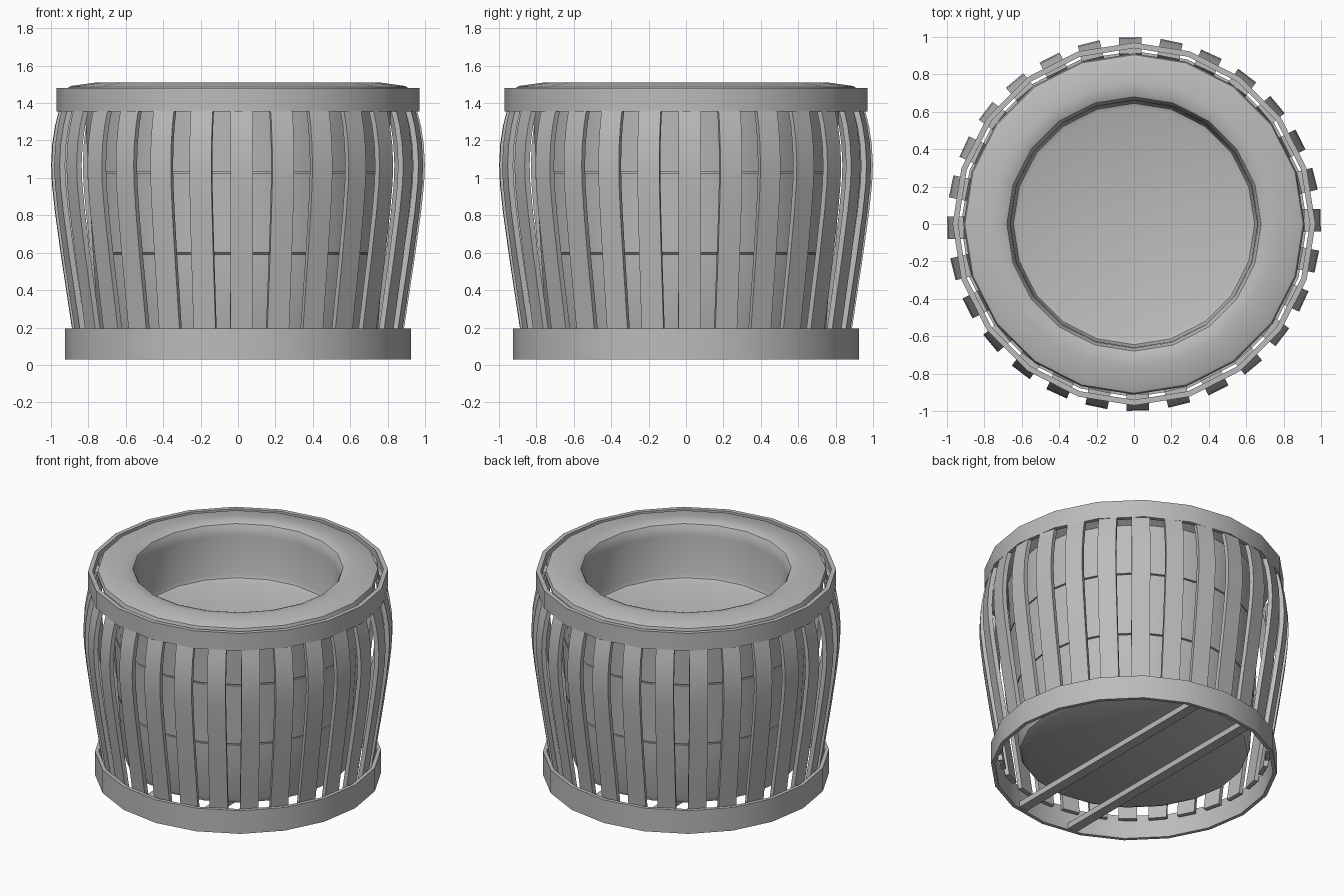
import bpy, bmesh
from math import radians, sin, cos, tau
from mathutils import Matrix, Vector

if "Cube" in bpy.data.objects:
    bpy.data.objects.remove(bpy.data.objects["Cube"], do_unlink=True)

GREY = (0.5, 0.5, 0.5, 1)
grey = bpy.data.materials.new("plain grey")
grey.use_nodes = True
grey.diffuse_color = GREY
grey.node_tree.nodes["Principled BSDF"].inputs["Base Color"].default_value = GREY

SIDES = 20
SLATS = 28


def add_object(name, mesh):
    obj = bpy.data.objects.new(name, mesh)
    bpy.context.collection.objects.link(obj)
    return obj


def finish(name, bm, angle=30):
    """Turn a bmesh into a grey object with smooth faces and sharp edges."""
    bmesh.ops.recalc_face_normals(bm, faces=bm.faces)
    mesh = bpy.data.meshes.new(name)
    bm.to_mesh(mesh)
    bm.free()
    mesh.materials.append(grey)
    obj = add_object(name, mesh)
    bpy.ops.object.select_all(action="DESELECT")
    obj.select_set(True)
    bpy.context.view_layer.objects.active = obj
    bpy.ops.object.shade_smooth_by_angle(angle=radians(angle))
    return obj


def lathe(name, profile, closed):
    """Revolve (radius, height) points; an open profile gets flat caps."""
    bm = bmesh.new()
    rows = [[bm.verts.new((r * cos(tau * i / SIDES), r * sin(tau * i / SIDES), z))
             for i in range(SIDES)] for r, z in profile]
    pairs = list(zip(rows, rows[1:]))
    if closed:
        pairs.append((rows[-1], rows[0]))
    else:
        bm.faces.new(rows[0])
        bm.faces.new(rows[-1])
    for a, b in pairs:
        for i in range(SIDES):
            j = (i + 1) % SIDES
            bm.faces.new((a[i], a[j], b[j], b[i]))
    return finish(name, bm)


def hoop(name, outer, inner, bottom, top):
    lathe(name, [(outer, bottom), (outer, top), (inner, top), (inner, bottom)], True)


# Inner pot: base, seamed wall, wide rim and shallow bowl
lathe("inner_pot", [
    (0.70, 0.15), (0.735, 0.165), (0.75, 0.20),
    (0.775, 0.59), (0.765, 0.592), (0.765, 0.598), (0.776, 0.60),
    (0.80, 1.025), (0.79, 1.027), (0.79, 1.033), (0.80, 1.035),
    (0.82, 1.38), (0.90, 1.42), (0.912, 1.46), (0.905, 1.485),
    (0.89, 1.492), (0.76, 1.51), (0.71, 1.508), (0.68, 1.495), (0.665, 1.465),
    (0.66, 1.42), (0.655, 1.15), (0.645, 1.125), (0.62, 1.115)], False)

# Hoops holding the slats
hoop("top_hoop", 0.97, 0.94, 1.355, 1.48)
hoop("bottom_hoop", 0.925, 0.90, 0.03, 0.195)

# Bent slat, shared by all copies
curve = [(0.88, 0.15), (0.91, 0.35), (0.945, 0.58), (0.978, 0.82), (0.994, 0.97),
         (0.998, 1.07), (0.992, 1.18), (0.977, 1.28), (0.957, 1.36), (0.94, 1.43)]
WIDTH, THICK = 0.12, 0.03
bm = bmesh.new()
rows = [[bm.verts.new((x, y, z)) for x, y in (
    (r, -WIDTH / 2), (r, WIDTH / 2), (r - THICK, WIDTH / 2), (r - THICK, -WIDTH / 2))]
    for r, z in curve]
bm.faces.new(rows[0])
bm.faces.new(rows[-1])
for a, b in zip(rows, rows[1:]):
    for i in range(4):
        j = (i + 1) % 4
        bm.faces.new((a[i], a[j], b[j], b[i]))
slat = finish("slat", bm)
for k in range(SLATS):
    piece = slat if k == 0 else add_object("slat", slat.data)
    piece.rotation_euler.z = radians(1.2) + tau * k / SLATS

# Two bars under the pot
for side, x in (("left", 0.21), ("right", -0.21)):
    bm = bmesh.new()
    bmesh.ops.create_cube(bm, size=1, matrix=Matrix.Translation(Vector((x, 0, 0.055)))
                          @ Matrix.Diagonal((0.07, 1.77, 0.04, 1)))
    finish(side + "_base_bar", bm)
